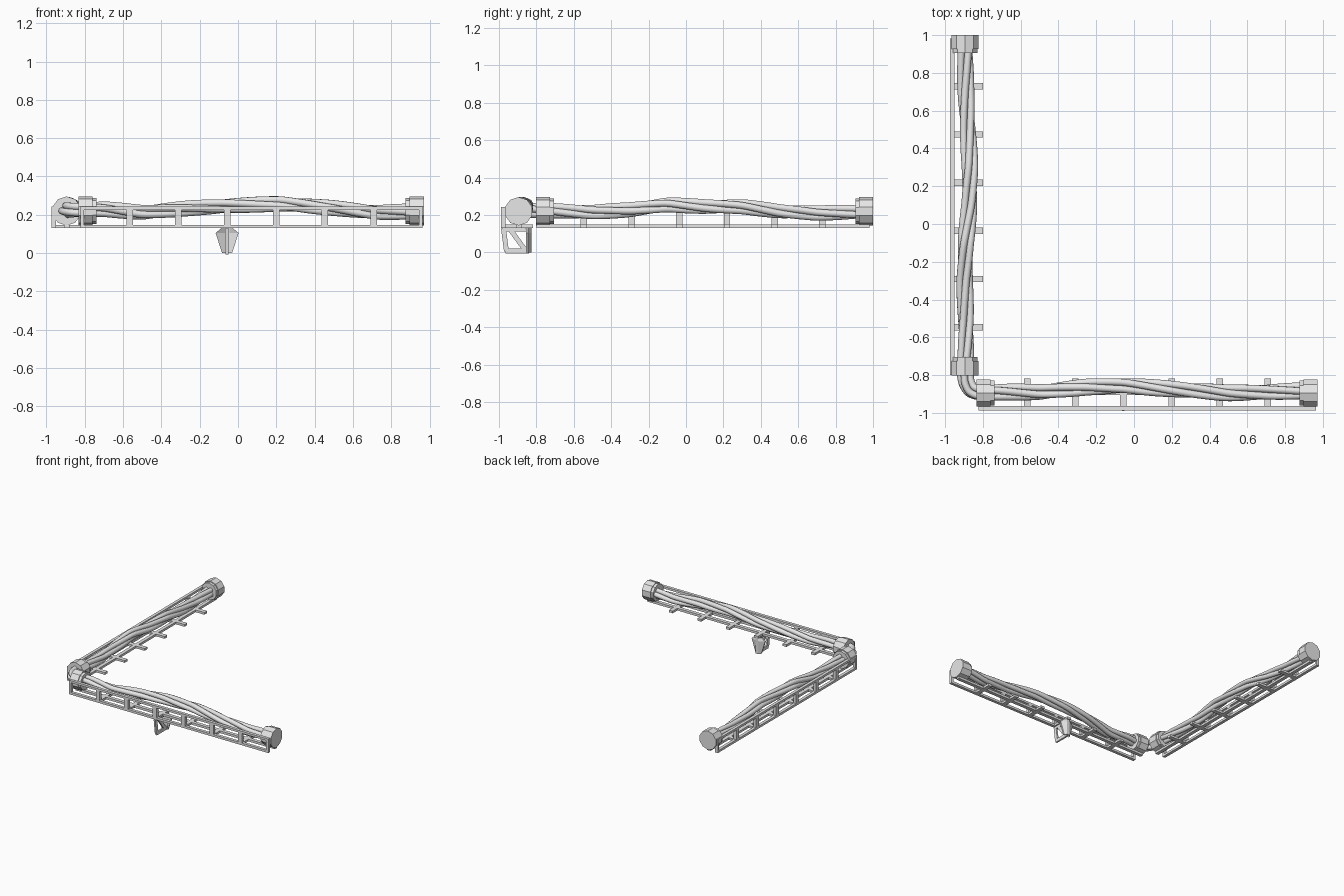
import bpy, bmesh, math
from mathutils import Vector, Matrix

default_cube = bpy.data.objects.get("Cube")
if default_cube:
    bpy.data.objects.remove(default_cube, do_unlink=True)

grey = bpy.data.materials.new("plain_grey")
grey.use_nodes = True
grey.diffuse_color = (0.8, 0.8, 0.8, 1)
grey.node_tree.nodes["Principled BSDF"].inputs["Base Color"].default_value = (0.8, 0.8, 0.8, 1)


def finish(name, bm):
    bmesh.ops.recalc_face_normals(bm, faces=bm.faces)
    mesh = bpy.data.meshes.new(name)
    bm.to_mesh(mesh)
    bm.free()
    mesh.materials.append(grey)
    obj = bpy.data.objects.new(name, mesh)
    bpy.context.collection.objects.link(obj)
    return obj


def add_box(bm, low, high):
    low, high = Vector(low), Vector(high)
    place = Matrix.Translation((low + high) / 2) @ Matrix.Diagonal((*(high - low), 1))
    bmesh.ops.create_cube(bm, size=1, matrix=place)


def add_bar(bm, start, end, width, depth):
    """Square bar between two points in a plane of constant x."""
    start, end = Vector(start), Vector(end)
    turn = (end - start).to_track_quat('Z', 'X').to_matrix().to_4x4()
    size = Matrix.Diagonal((depth, width, (end - start).length, 1))
    bmesh.ops.create_cube(bm, size=1, matrix=Matrix.Translation((start + end) / 2) @ turn @ size)


# Frames that carry the run-along, outward coordinates of each tray into place
front_run = Matrix(((1, 0, 0, 0), (0, -1, 0, 0), (0, 0, 1, 0), (0, 0, 0, 1)))
side_run = Matrix(((0, -1, 0, 0), (1, 0, 0, 0), (0, 0, 1, 0), (0, 0, 0, 1)))

LOW, SHELF, RAIL, TOP = 0.13, 0.148, 0.226, 0.243


def tray(name, frame, start, end, outer, reach, first_rung):
    bm = bmesh.new()
    inner = outer - 0.024
    # long rails: outer bottom, outer top and middle
    add_box(bm, (start, inner, LOW), (end, outer, SHELF))
    add_box(bm, (start, inner, RAIL), (end, outer, TOP))
    add_box(bm, (start, 0.878, LOW), (end, 0.906, SHELF))
    # end posts
    for s in (start, end - 0.018):
        add_box(bm, (s, inner, LOW), (s + 0.018, outer, TOP))
    # rungs with uprights
    for i in range(6):
        s = first_rung + i * 0.255
        add_box(bm, (s - 0.017, reach, LOW), (s + 0.017, outer, SHELF))
        add_box(bm, (s - 0.017, inner, LOW), (s + 0.017, outer, TOP))
    bm.transform(frame)
    finish(name, bm)


tray("front_tray", front_run, -0.823, 0.963, 0.988, 0.818, -0.566)
tray("side_tray", side_run, -0.8, 0.982, 0.973, 0.8, -0.546)


# Faceted collars at the tray ends, stepped down on the side facing the strands
def collar(name, frame, outer_end, inner_end):
    step = inner_end + (outer_end - inner_end) * 0.22
    bm = bmesh.new()
    rings = []
    for s, radius in ((outer_end, 0.076), (step, 0.076), (step, 0.069), (inner_end, 0.069)):
        rings.append([bm.verts.new((s, 0.895 + radius * math.sin(a), 0.22 + radius * math.cos(a)))
                      for a in (math.tau * i / 10 for i in range(10))])
    for r, q in zip(rings, rings[1:]):
        for i in range(10):
            bm.faces.new((r[i - 1], r[i], q[i], q[i - 1]))
    bm.faces.new(rings[0])
    bm.faces.new(rings[-1])
    bm.transform(frame)
    finish(name, bm)


collar("front_collar_right", front_run, -0.833, -0.738)
collar("front_collar_left", front_run, 0.972, 0.875)
collar("side_collar_front", side_run, -0.802, -0.705)
collar("side_collar_back", side_run, 1.0, 0.905)

# Centre line of the twisted strands: down the side, round the corner, along the front
side_line = [(-0.895, 0.93, 0.217), (-0.89, 0.7, 0.21), (-0.88, 0.5, 0.22), (-0.868, 0.3, 0.245),
             (-0.872, 0.1, 0.245), (-0.89, -0.1, 0.255), (-0.897, -0.3, 0.228),
             (-0.89, -0.5, 0.215), (-0.89, -0.7, 0.223)]
corner_line = [(-0.895, -0.79, 0.225), (-0.887, -0.84, 0.225),
               (-0.865, -0.88, 0.225), (-0.82, -0.897, 0.225)]
front_line = [(-0.7, -0.89, 0.23), (-0.5, -0.89, 0.212), (-0.25, -0.863, 0.235), (-0.05, -0.855, 0.247),
              (0.22, -0.875, 0.258), (0.5, -0.895, 0.235), (0.72, -0.89, 0.212), (0.91, -0.882, 0.218)]
line = [Vector(p) for p in side_line + corner_line + front_line]


def sample_line(points, spacing):
    samples, travelled = [], 0.0
    for a, b in zip(points, points[1:]):
        count = max(2, round((b - a).length / spacing))
        for i in range(count):
            samples.append((a.lerp(b, i / count), travelled + (b - a).length * i / count))
        travelled += (b - a).length
    return samples + [(points[-1], travelled)]


def strand(name, phase):
    samples = sample_line(line, 0.05)
    path = []
    for i, (point, travelled) in enumerate(samples):
        ahead = samples[min(i + 1, len(samples) - 1)][0]
        behind = samples[max(i - 1, 0)][0]
        along = ahead - behind
        left = Vector((-along.y, along.x, 0)).normalized()
        angle = phase + math.tau * travelled / 1.5
        path.append(point - left * math.sin(angle) * 0.026 + Vector((0, 0, math.cos(angle) * 0.023)))
    curve = bpy.data.curves.new(name, 'CURVE')
    curve.dimensions = '3D'
    curve.bevel_depth = 0.019
    curve.bevel_resolution = 3
    curve.use_fill_caps = True
    spline = curve.splines.new('NURBS')
    spline.points.add(len(path) - 1)
    for target, p in zip(spline.points, path):
        target.co = (*p, 1)
    spline.order_u = 4
    spline.use_endpoint_u = True
    spline.resolution_u = 3
    curve.materials.append(grey)
    obj = bpy.data.objects.new(name, curve)
    bpy.context.collection.objects.link(obj)
    bpy.ops.object.select_all(action='DESELECT')
    obj.select_set(True)
    bpy.context.view_layer.objects.active = obj
    bpy.ops.object.convert(target='MESH')
    bpy.ops.object.shade_smooth_by_angle(angle=math.radians(50))


for n in range(4):
    strand("twisted_strand_%d" % (n + 1), math.tau * (n + 0.5) / 4)

# Hanging bracket: thin side frame with a diagonal brace
MID = -0.057
bm = bmesh.new()
for a, b in (((-0.976, LOW), (-0.96, 0.006)), ((-0.966, 0.007), (-0.84, 0.007)),
             ((-0.945, LOW), (-0.858, 0.01)), ((-0.98, 0.124), (-0.835, 0.124))):
    add_bar(bm, (MID, *a), (MID, *b), 0.014, 0.026)
finish("bracket_frame", bm)

# Folded shield plate on the back of the bracket
bm = bmesh.new()
layers = []
for shift in (0, 0.012):
    rows = []
    for z, half in ((LOW, 0.03), (0.105, 0.06), (0, 0.026)):
        rows.append([bm.verts.new((MID + x, y + shift, z)) for x, y in
                     ((-half, -0.856), (-0.012, -0.838), (0.012, -0.838), (half, -0.856))])
    layers.append(rows)
for rows in layers:
    for r, q in zip(rows, rows[1:]):
        for i in range(3):
            bm.faces.new((r[i], r[i + 1], q[i + 1], q[i]))
edges = [e for e in bm.edges if e.is_boundary]
bmesh.ops.bridge_loops(bm, edges=edges)
finish("bracket_shield", bm)
